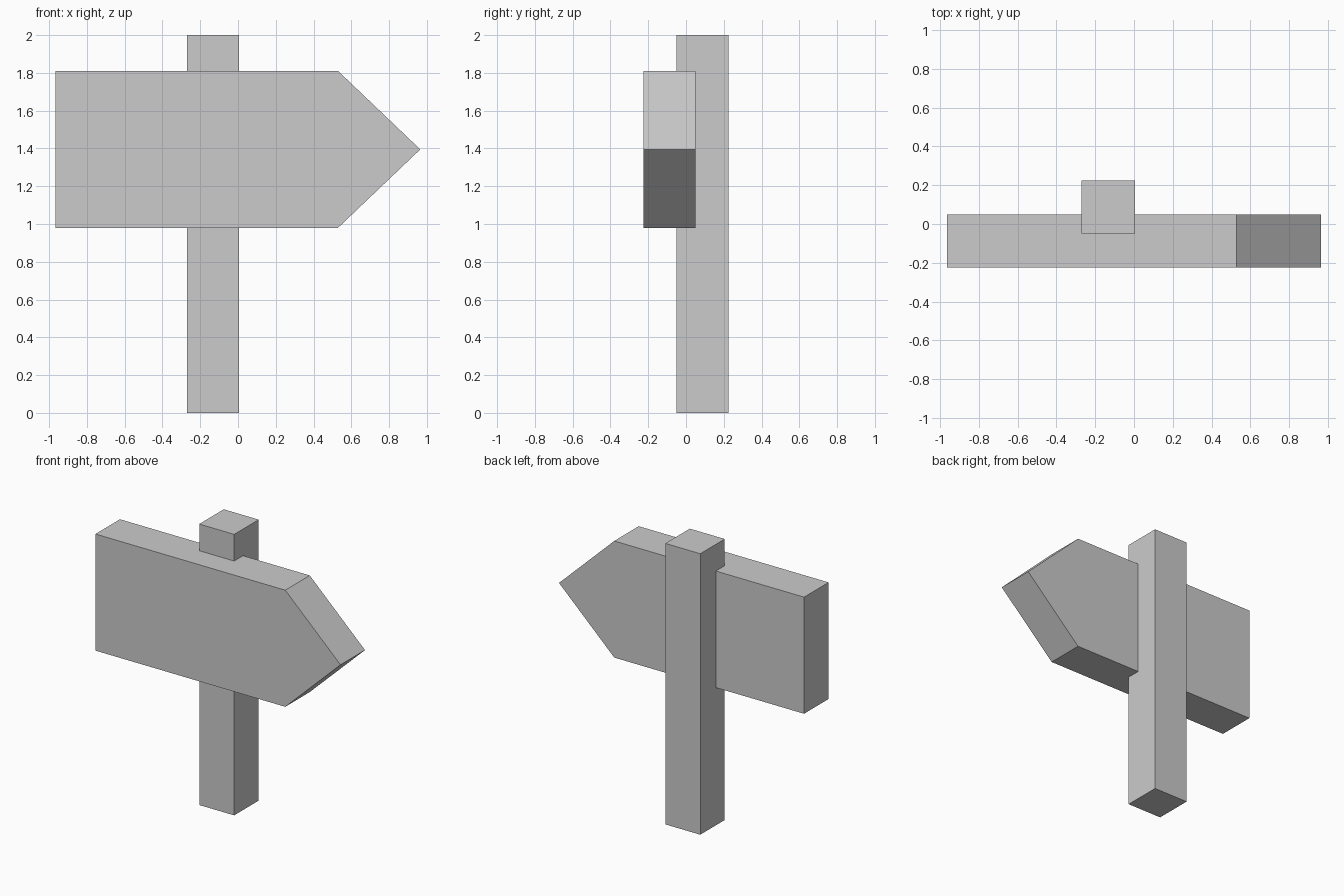
import bpy
import bmesh
from mathutils import Vector

cube = bpy.data.objects.get("Cube")
if cube:
    bpy.data.objects.remove(cube, do_unlink=True)

# Plain grey finish shared by both parts
grey = bpy.data.materials.new("plain_grey")
grey.use_nodes = True
colour = (0.6, 0.6, 0.6, 1)
grey.diffuse_color = colour
grey.node_tree.nodes["Principled BSDF"].inputs["Base Color"].default_value = colour


def extrude_profile(name, profile, y_front, y_back):
    """Extrude an x-z outline from y_front to y_back."""
    bm = bmesh.new()
    face = bm.faces.new([bm.verts.new((x, y_front, z)) for x, z in profile])
    result = bmesh.ops.extrude_face_region(bm, geom=[face], use_keep_orig=True)
    moved = [v for v in result["geom"] if isinstance(v, bmesh.types.BMVert)]
    bmesh.ops.translate(bm, verts=moved, vec=Vector((0, y_back - y_front, 0)))
    bmesh.ops.recalc_face_normals(bm, faces=bm.faces)
    mesh = bpy.data.meshes.new(name)
    bm.to_mesh(mesh)
    bm.free()
    mesh.materials.append(grey)
    obj = bpy.data.objects.new(name, mesh)
    bpy.context.collection.objects.link(obj)
    return obj


# Square upright post
extrude_profile("post", [(-0.27, 0), (0.005, 0), (0.005, 2), (-0.27, 2)], -0.05, 0.225)

# Arrow-shaped board, set into the front of the post
board = [(-0.965, 0.98), (0.53, 0.98), (0.965, 1.395), (0.53, 1.81), (-0.965, 1.81)]
extrude_profile("arrow_board", board, -0.225, 0.05)
